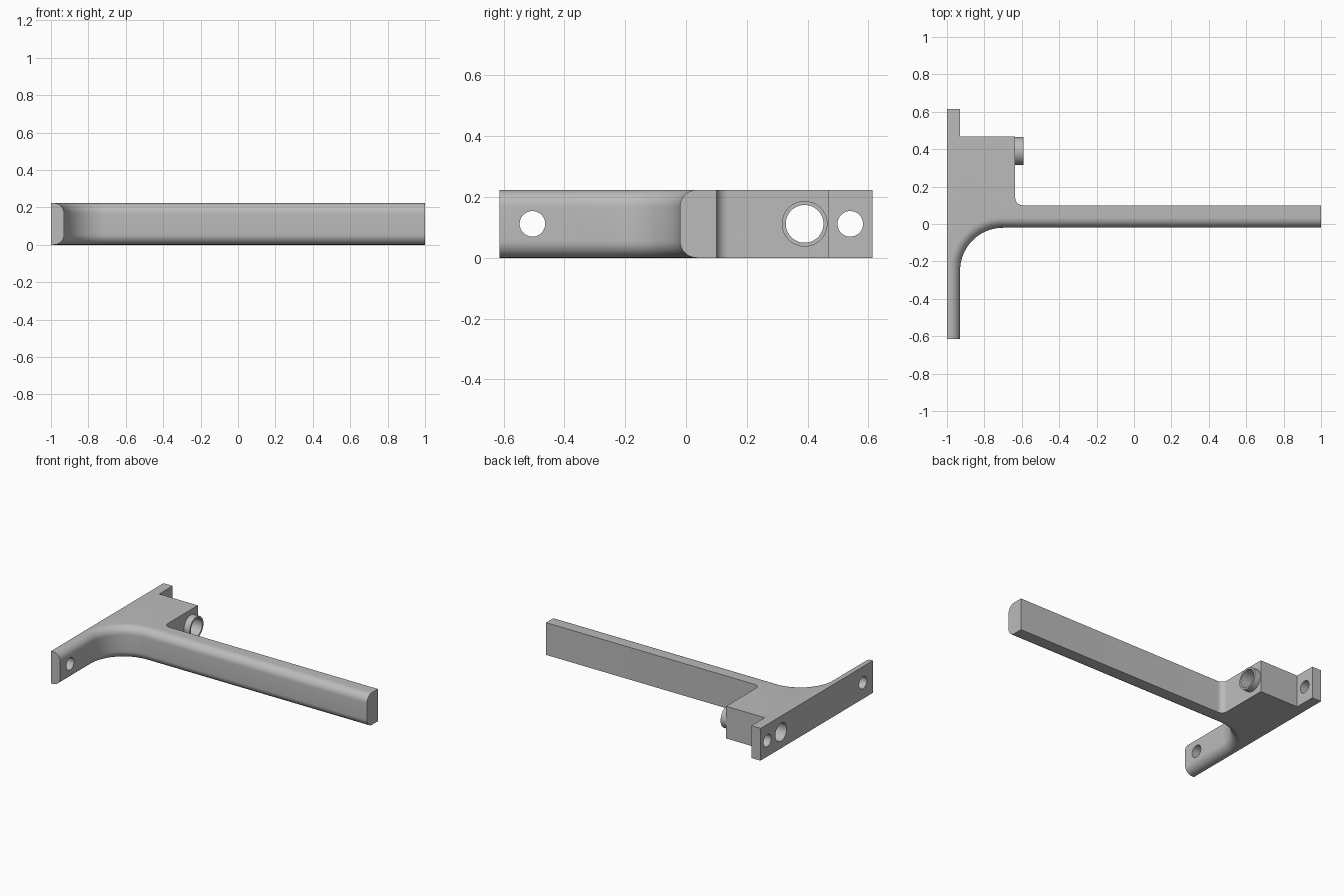
import bpy, bmesh
from math import sin, cos, pi, radians
from mathutils import Matrix

if "Cube" in bpy.data.objects:
    bpy.data.objects.remove(bpy.data.objects["Cube"])

HEIGHT = 0.223
EDGE = 0.055          # rounding of the front edges
MID = HEIGHT / 2
SEGMENTS = 64

grey = bpy.data.materials.new("plain grey")
grey.use_nodes = True
colour = (0.5, 0.5, 0.5, 1)
grey.diffuse_color = colour
grey.node_tree.nodes["Principled BSDF"].inputs["Base Color"].default_value = colour


def make_object(name, bm):
    bmesh.ops.recalc_face_normals(bm, faces=bm.faces)
    mesh = bpy.data.meshes.new(name)
    bm.to_mesh(mesh)
    bm.free()
    obj = bpy.data.objects.new(name, mesh)
    bpy.context.collection.objects.link(obj)
    mesh.materials.append(grey)
    return obj


def select_only(obj):
    bpy.ops.object.select_all(action='DESELECT')
    obj.select_set(True)
    bpy.context.view_layer.objects.active = obj


def bridge(bm, a, b):
    for i in range(len(a)):
        j = (i + 1) % len(a)
        bm.faces.new((a[i], a[j], b[j], b[i]))


def arc(cx, cy, r, start, end, steps):
    angles = [radians(start + (end - start) * i / steps) for i in range(steps + 1)]
    return [(cx + r * cos(a), cy + r * sin(a)) for a in angles]


def outline(d):
    """Plan outline whose front edge is set back by d."""
    pts = [(-1, -0.614), (-0.93 - d, -0.614)]
    pts += arc(-0.70, -0.25, 0.23 + d, 180, 90, 24)
    pts += [(1, -0.02 + d), (1, 0.10)]
    pts += arc(-0.595, 0.14, 0.04, 270, 180, 8)
    pts += [(-0.635, 0.468), (-0.93, 0.468), (-0.93, 0.614), (-1, 0.614)]
    return pts


# Bracket body: stacked outlines give the rounded front edges
steps = 10
lower = [(EDGE * (1 - cos(t)), EDGE * (1 - sin(t)))
         for t in (pi / 2 * i / steps for i in range(steps + 1))]
levels = [(z, d) for z, d in lower] + [(HEIGHT - z, d) for z, d in reversed(lower)]
bm = bmesh.new()
layers = [[bm.verts.new((x, y, z)) for x, y in outline(d)] for z, d in levels]
for a, b in zip(layers, layers[1:]):
    bridge(bm, a, b)
bm.faces.new(layers[0])
bm.faces.new(layers[-1])
body = make_object("bracket_body", bm)

# Screw holes and bore through the wall plate and block
for y, radius in ((-0.505, 0.042), (0.54, 0.042), (0.39, 0.062)):
    bm = bmesh.new()
    bmesh.ops.create_cone(bm, cap_ends=True, segments=SEGMENTS, radius1=radius,
                          radius2=radius, depth=1,
                          matrix=Matrix.Translation((-0.8, y, MID)) @ Matrix.Rotation(pi / 2, 4, 'Y'))
    cutter = make_object("hole_cutter", bm)
    cutter.hide_render = True
    cut = body.modifiers.new("hole", 'BOOLEAN')
    cut.operation = 'DIFFERENCE'
    cut.solver = 'EXACT'
    cut.object = cutter
    select_only(body)
    bpy.ops.object.modifier_apply(modifier=cut.name)
    bpy.data.objects.remove(cutter)

# Collar around the bore
bm = bmesh.new()
rings = []
for x, r in ((-0.635, 0.062), (-0.59, 0.062), (-0.59, 0.075), (-0.635, 0.075)):
    rings.append([bm.verts.new((x, 0.39 + r * cos(a), MID + r * sin(a)))
                  for a in (2 * pi * i / SEGMENTS for i in range(SEGMENTS))])
for a, b in zip(rings, rings[1:]):
    bridge(bm, a, b)
bridge(bm, rings[-1], rings[0])
collar = make_object("bore_collar", bm)

for obj in (body, collar):
    select_only(obj)
    bpy.ops.object.shade_smooth_by_angle(angle=radians(30))
